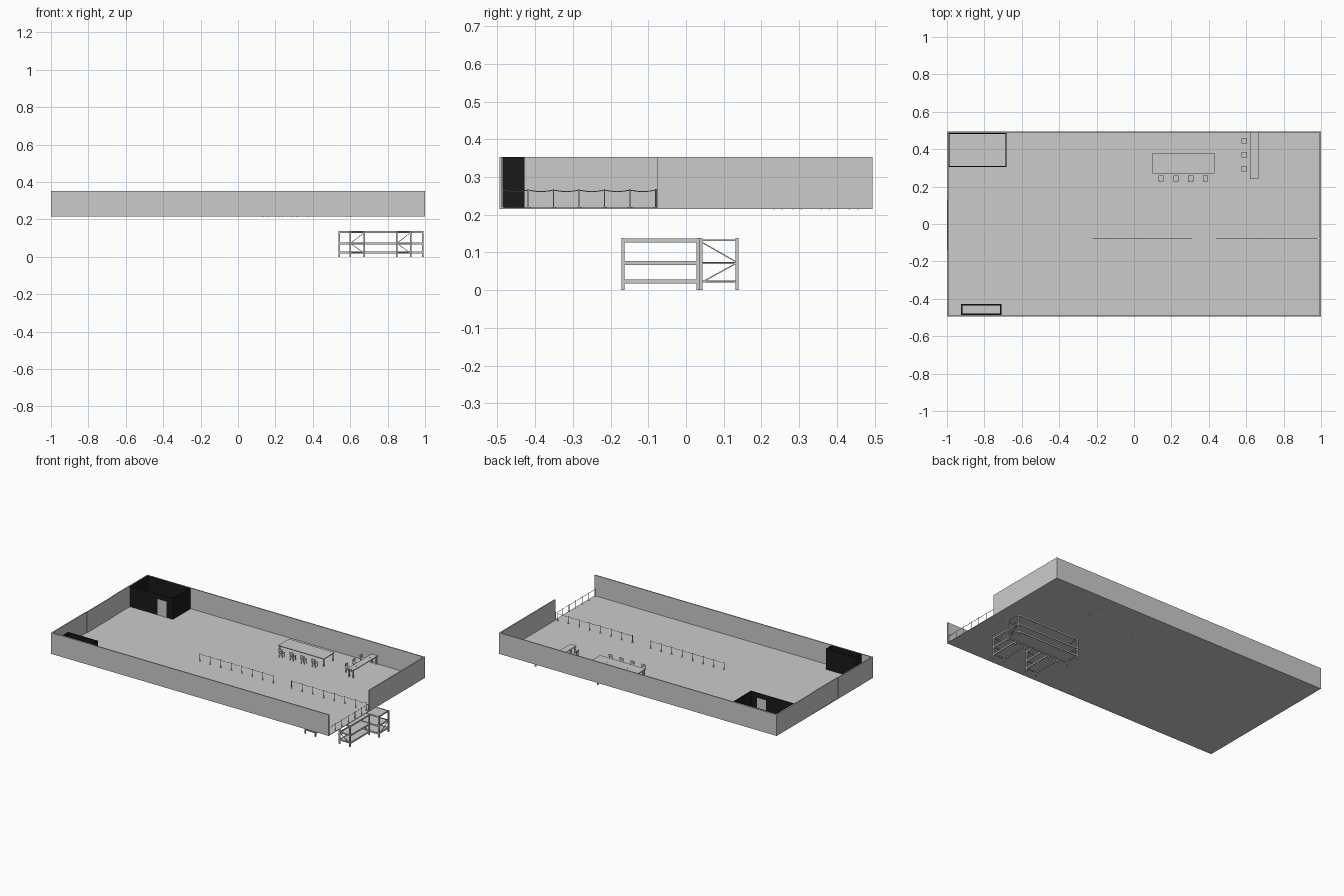
import bpy, math
from mathutils import Vector

if "Cube" in bpy.data.objects:
    bpy.data.objects.remove(bpy.data.objects["Cube"])

FLOOR, TOP = 0.219, 0.353


def material(name, c):
    m = bpy.data.materials.new(name)
    m.diffuse_color = (c, c, c, 1)
    m.use_nodes = True
    m.node_tree.nodes["Principled BSDF"].inputs["Base Color"].default_value = m.diffuse_color
    return m


BLACK = material("black_panel", 0.01)
WHITE = material("white_door", 1.0)


class Part:
    """Collects boxes, bars and cylinders into a single mesh object."""

    def __init__(self, name, mat=None):
        self.name, self.mat, self.v, self.f = name, mat, [], []

    def prism(self, low, high):
        n, b = len(low), len(self.v)
        self.v += [tuple(p) for p in low + high]
        self.f.append([b + i for i in reversed(range(n))])
        self.f.append([b + n + i for i in range(n)])
        for i in range(n):
            j = (i + 1) % n
            self.f.append([b + i, b + j, b + n + j, b + n + i])

    def box(self, x0, x1, y0, y1, z0, z1):
        ring = [(x0, y0), (x1, y0), (x1, y1), (x0, y1)]
        self.prism([(x, y, z0) for x, y in ring], [(x, y, z1) for x, y in ring])

    def bar(self, a, b, r, n=4):
        a, b = Vector(a), Vector(b)
        q = (b - a).to_track_quat('Z', 'Y')
        ring = [q @ Vector((r * math.cos(t), r * math.sin(t), 0))
                for t in (2 * math.pi * (i + 0.5) / n for i in range(n))]
        self.prism([a + p for p in ring], [b + p for p in ring])

    def build(self, loc=(0, 0, 0), rot=0):
        me = bpy.data.meshes.new(self.name)
        me.from_pydata(self.v, [], self.f)
        ob = bpy.data.objects.new(self.name, me)
        ob.location, ob.rotation_euler.z = loc, rot
        if self.mat:
            me.materials.append(self.mat)
        bpy.context.collection.objects.link(ob)
        return ob


# Floor slab and outer walls; the right side is open at the front
floor = Part("floor")
floor.box(-1, 1, -0.495, 0.495, 0.2155, FLOOR)
floor.build()
walls = Part("outer_walls")
T, B = 0.007, 0.2155
walls.box(-1, 1, 0.495 - T, 0.495, B, TOP)
walls.box(-1, 1, -0.495, -0.495 + T, B, TOP)
walls.box(1 - T, 1, -0.075, 0.495, B, TOP)
walls.box(-1, -1 + T, 0.13, 0.495, B, TOP)
walls.box(-1, -1 + T, -0.495, -0.14, B, TOP)
walls.build()
panel = Part("left_wall_panel")
panel.box(-0.997, -0.990, -0.14, 0.13, B, TOP)
panel.build()

# Back office with a door
office = Part("office_walls", BLACK)
w = 0.006
office.box(-0.992, -0.992 + w, 0.305, 0.487, FLOOR, TOP)
office.box(-0.682 - w, -0.682, 0.305, 0.487, FLOOR, TOP)
office.box(-0.992, -0.682, 0.487 - w, 0.487, FLOOR, TOP)
office.box(-0.992, -0.793, 0.305, 0.305 + w, FLOOR, TOP)
office.box(-0.728, -0.682, 0.305, 0.305 + w, FLOOR, TOP)
office.box(-0.793, -0.728, 0.305, 0.305 + w, 0.322, TOP)
office.build()
door = Part("office_door", WHITE)
door.box(-0.793, -0.728, 0.305, 0.305 + w, FLOOR, 0.322)
door.build()

# Small front booth, open at the top
booth = Part("front_booth_walls", BLACK)
w = 0.008
for x in (-0.924, -0.708 - w):
    booth.box(x, x + w, -0.486, -0.428, FLOOR, TOP)
for y in (-0.486, -0.428 - w):
    booth.box(-0.924, -0.708, y, y + w, FLOOR, TOP)
booth.build()


# Desks with thin tops and square legs
def desk(name, x0, x1, y0, y1, grommets):
    d = Part(name)
    d.box(x0, x1, y0, y1, 0.268, 0.273)
    s = 0.006
    for x in (x0 + 0.004, x1 - 0.004 - s):
        for y in (y0 + 0.004, y1 - 0.004 - s):
            d.box(x, x + s, y, y + s, 0.2150, 0.268)
    for x, y in grommets:
        d.bar((x, y, 0.273), (x, y, 0.274), 0.003, 8)
    d.build()


desk("long_desk", 0.10, 0.43, 0.27, 0.38, [(0.195, 0.325), (0.34, 0.325)])
desk("side_desk", 0.62, 0.665, 0.24, 0.488, [(0.643, 0.44), (0.643, 0.295)])


# Chairs, modelled facing +y
def chair(x, y, rot):
    c = Part("chair")
    c.box(-0.014, 0.014, -0.014, 0.014, 0.026, 0.030)
    c.box(-0.013, 0.013, -0.016, -0.013, 0.040, 0.056)
    for sx in (-0.011, 0.011):
        for sy in (-0.011, 0.011):
            c.bar((sx, sy, -0.005), (sx, sy, 0.026), 0.0018)
        c.bar((sx, -0.0135, 0.028), (sx, -0.0145, 0.042), 0.0016)
    c.build((x, y, FLOOR), rot)


for x in (0.145, 0.225, 0.303, 0.382):
    chair(x, 0.244, 0)
for y in (0.445, 0.37, 0.295):
    chair(0.59, y, -math.pi / 2)


# Stanchion rows with sagging ropes
def barrier(name, points):
    p = Part(name)
    for x, y in points:
        p.bar((x, y, FLOOR), (x, y, 0.221), 0.006, 10)
        p.bar((x, y, FLOOR), (x, y, 0.268), 0.0016, 8)
    for (ax, ay), (bx, by) in zip(points, points[1:]):
        pts = []
        for i in range(5):
            t = i / 4
            pts.append((ax + (bx - ax) * t, ay + (by - ay) * t,
                        0.2655 - 0.016 * t * (1 - t)))
        for a, b in zip(pts, pts[1:]):
            p.bar(a, b, 0.0013, 6)
    p.build()


barrier("queue_barrier_left", [(-0.22 + 0.0757 * i, -0.078) for i in range(8)])
barrier("queue_barrier_right", [(0.44 + 0.077 * i, -0.078) for i in range(8)])
barrier("entrance_barrier", [(0.994, -0.486 + 0.0675 * i) for i in range(7)])


# Storage racks, modelled along x from the centre of the footprint
def rack(name, cx, cy, length, depth, rot, bays=1):
    r = Part(name)
    hx, hy, s = length / 2, depth / 2, 0.008
    levels = (0.023, 0.072, 0.132)
    for k in range(bays + 1):
        x = -hx + s / 2 + (length - s) * k / bays
        for y in (-hy + s / 2, hy - s / 2):
            r.box(x - s / 2, x + s / 2, y - s / 2, y + s / 2, 0, 0.138)
        # End frame rungs and zigzag bracing
        for z in levels:
            r.box(x - 0.002, x + 0.002, -hy + s, hy - s, z - 0.002, z + 0.002)
        a, b = -hy + s, hy - s
        r.bar((x, a, 0.126), (x, b, 0.076), 0.0022)
        r.bar((x, b, 0.070), (x, a, 0.022), 0.0022)
    for z in levels:
        for y in (-hy, hy - 0.005):
            r.box(-hx + 0.002, hx - 0.002, y, y + 0.005, z - 0.005, z + 0.005)
        r.box(-hx + s, hx - s, -hy + 0.005, hy - 0.005, z + 0.001, z + 0.003)
    r.build((cx, cy, 0), rot)


rack("back_rack", 0.765, 0.0875, 0.455, 0.103, 0)
for name, x in (("left_rack", 0.638), ("right_rack", 0.886)):
    rack(name, x, -0.0675, 0.207, 0.082, math.pi / 2)
